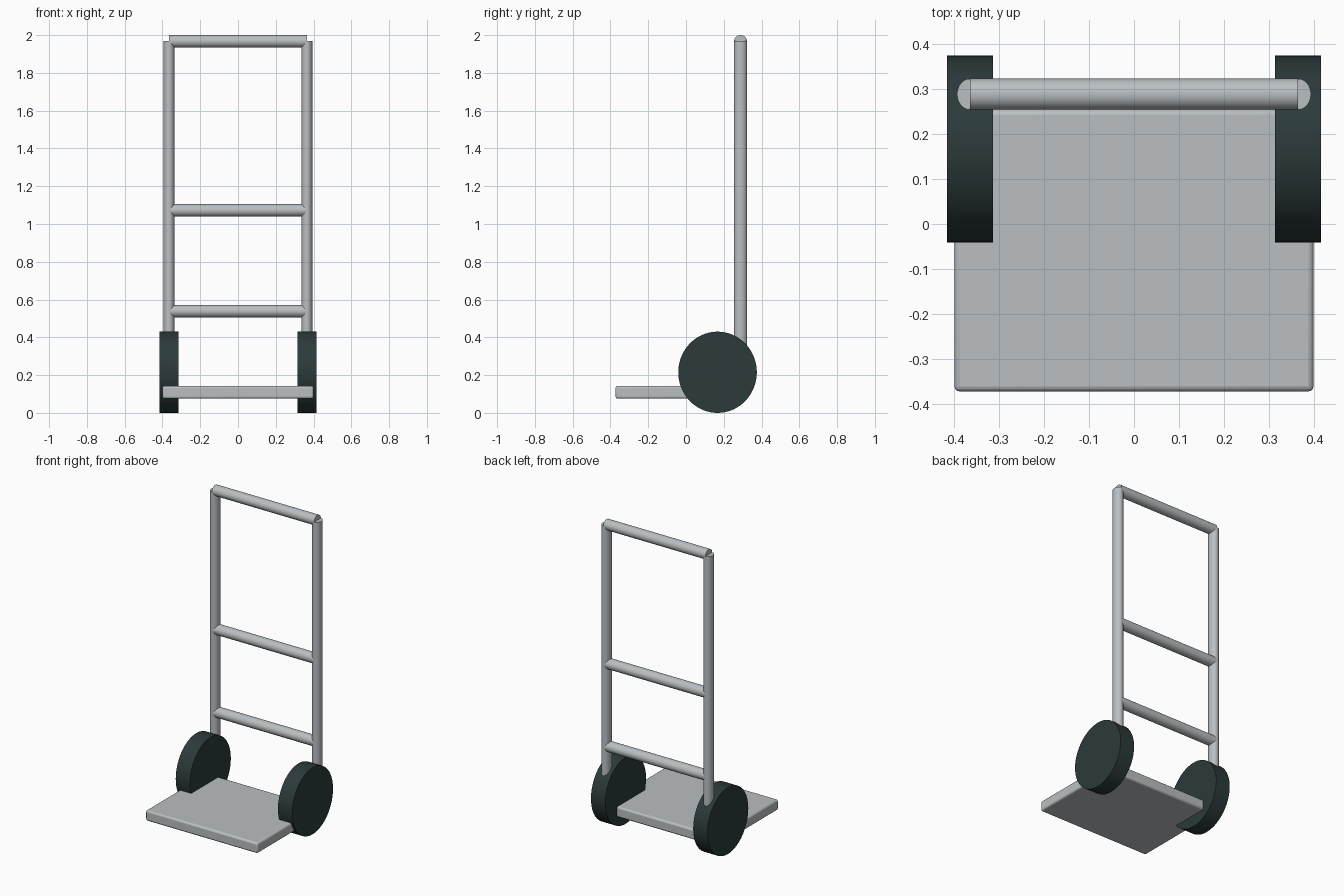
import bpy, math

if "Cube" in bpy.data.objects:
    bpy.data.objects.remove(bpy.data.objects["Cube"])


def material(name, rgb):
    m = bpy.data.materials.new(name)
    m.diffuse_color = (*rgb, 1)
    m.use_nodes = True
    m.node_tree.nodes["Principled BSDF"].inputs["Base Color"].default_value = m.diffuse_color
    return m


metal = material("light grey metal", (0.49, 0.52, 0.54))
rubber = material("dark green rubber", (0.025, 0.042, 0.043))


def finish(ob, name, mat):
    ob.name = name
    ob.data.materials.append(mat)
    bpy.ops.object.transform_apply(location=False, rotation=True, scale=True)
    bpy.ops.object.shade_smooth_by_angle(angle=math.radians(35))


def cylinder(name, mat, loc, radii, length, along_x=False, sides=48):
    """Elliptical cylinder; radii are (x, y) upright or (z, y) along x."""
    rot = (0, math.pi / 2, 0) if along_x else (0, 0, 0)
    bpy.ops.mesh.primitive_cylinder_add(vertices=sides, radius=1, depth=1,
                                        location=loc, rotation=rot)
    ob = bpy.context.object
    ob.scale = (radii[0], radii[1], length)
    finish(ob, name, mat)


# Load plate with softened edges
bpy.ops.mesh.primitive_cube_add(size=1, location=(0, -0.059, 0.109))
plate = bpy.context.object
plate.scale = (0.8, 0.628, 0.068)
finish(plate, "load_plate", metal)
bevel = plate.modifiers.new("Bevel", 'BEVEL')
bevel.width = 0.012
bevel.segments = 3

# Wheels and upright rails on both sides
for side, s in (("left", -1), ("right", 1)):
    cylinder(side + "_wheel", rubber, (s * 0.365, 0.167, 0.215),
             (0.215, 0.208), 0.102, along_x=True, sides=72)
    cylinder(side + "_rail", metal, (s * 0.365, 0.289, 1.039),
             (0.029, 0.0345), 1.858)

# Cross bars, the top one being the handle
for name, z in (("lower_bar", 0.538), ("middle_bar", 1.072), ("handle_bar", 1.967)):
    cylinder(name, metal, (0, 0.289, z), (0.033, 0.0345), 0.73, along_x=True)
